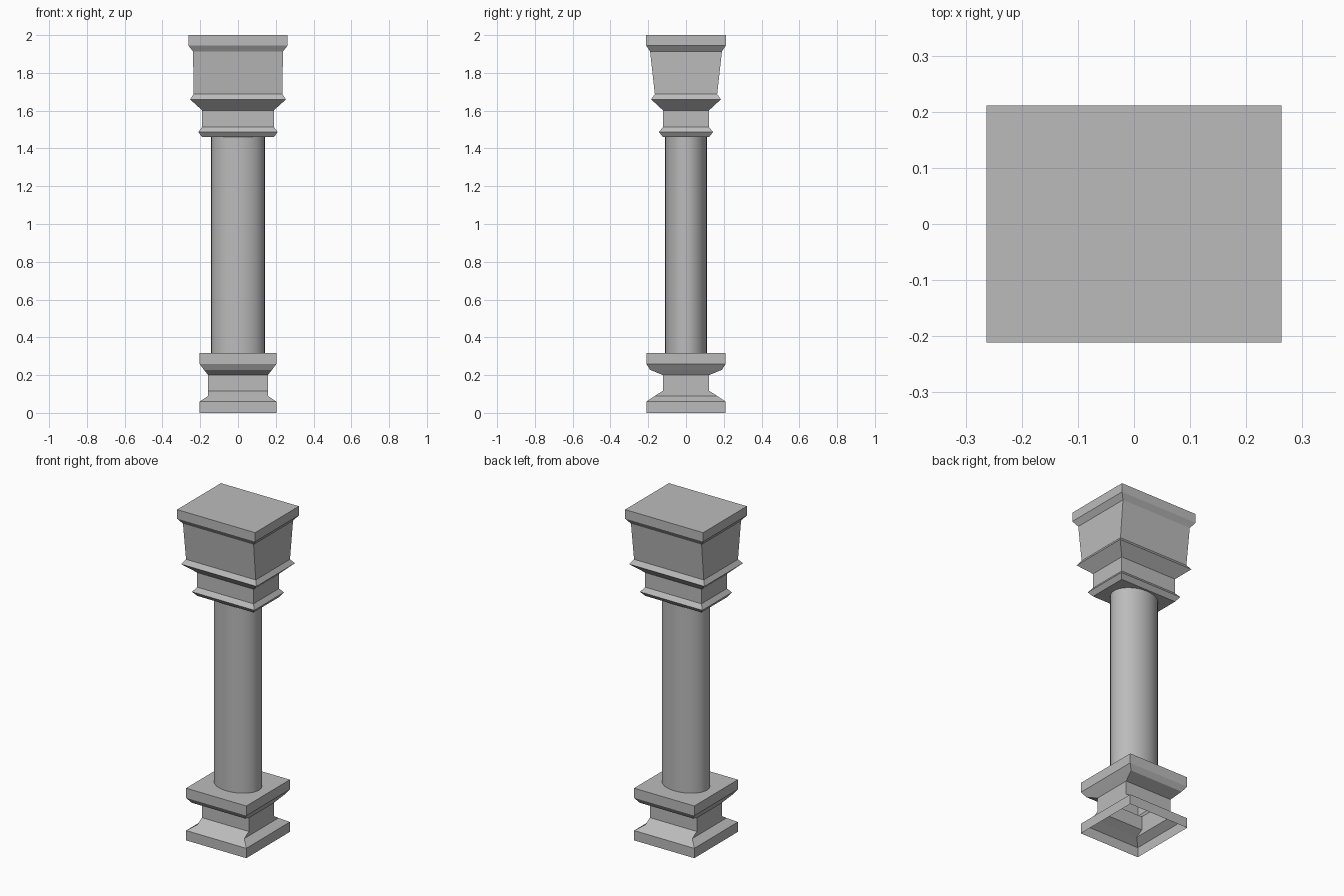
import bpy
import bmesh

cube = bpy.data.objects.get("Cube")
if cube:
    bpy.data.objects.remove(cube, do_unlink=True)

# Stone material
stone = bpy.data.materials.new("grey stone")
stone.use_nodes = True
GREY = (0.5, 0.5, 0.5, 1)
stone.diffuse_color = GREY
stone.node_tree.nodes["Principled BSDF"].inputs["Base Color"].default_value = GREY


def finish(name, bm):
    mesh = bpy.data.meshes.new(name)
    bmesh.ops.recalc_face_normals(bm, faces=bm.faces)
    bm.to_mesh(mesh)
    bm.free()
    mesh.materials.append(stone)
    obj = bpy.data.objects.new(name, mesh)
    bpy.context.collection.objects.link(obj)
    return obj


def moulding(name, profile, bottom=True):
    """Stack of rectangles given as (half width, half depth, height)."""
    bm = bmesh.new()
    rings = [[bm.verts.new((sx * w, sy * d, z))
              for sx, sy in ((-1, -1), (1, -1), (1, 1), (-1, 1))]
             for w, d, z in profile]
    for low, high in zip(rings, rings[1:]):
        for i in range(4):
            j = (i + 1) % 4
            bm.faces.new((low[i], low[j], high[j], high[i]))
    bm.faces.new(rings[-1])
    if bottom:
        bm.faces.new(rings[0][::-1])
    return finish(name, bm)


# Pedestal, hollow underneath
moulding("pedestal", [
    (0.203, 0.21, 0), (0.203, 0.21, 0.06), (0.158, 0.165, 0.09),
    (0.158, 0.122, 0.117), (0.158, 0.122, 0.2), (0.18, 0.19, 0.228),
    (0.203, 0.21, 0.259), (0.203, 0.21, 0.318)], bottom=False)

# Capital
moulding("capital", [
    (0.19, 0.122, 1.46), (0.21, 0.143, 1.487), (0.19, 0.122, 1.513),
    (0.19, 0.122, 1.602), (0.254, 0.185, 1.66), (0.235, 0.165, 1.687),
    (0.238, 0.19, 1.913), (0.263, 0.211, 1.945), (0.263, 0.211, 2)])

# Oval shaft
BOTTOM, TOP = 0.318, 1.46
bm = bmesh.new()
bmesh.ops.create_cone(bm, segments=32, radius1=1, radius2=1, depth=TOP - BOTTOM)
bmesh.ops.delete(bm, geom=[f for f in bm.faces if len(f.verts) > 4], context="FACES_ONLY")
bmesh.ops.scale(bm, verts=bm.verts, vec=(0.142, 0.111, 1))
bmesh.ops.translate(bm, verts=bm.verts, vec=(0, 0, (BOTTOM + TOP) / 2))
shaft = finish("shaft", bm)
for face in shaft.data.polygons:
    face.use_smooth = True
